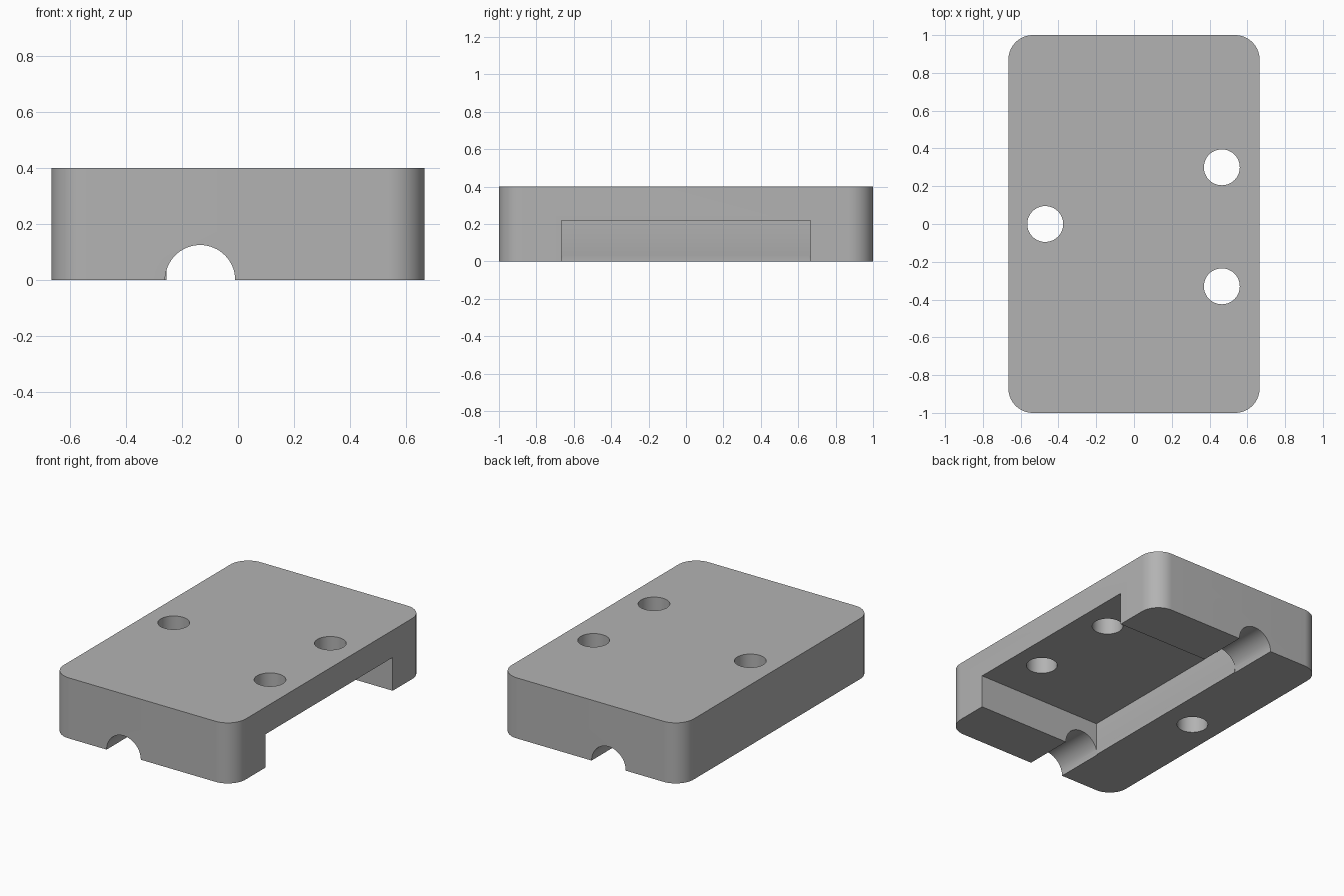
import bpy
import bmesh
import math
from mathutils import Matrix, Vector

if "Cube" in bpy.data.objects:
    bpy.data.objects.remove(bpy.data.objects["Cube"], do_unlink=True)

HALF_X, HALF_Y, HEIGHT = 0.665, 1.0, 0.4
CORNER = 0.13

grey = bpy.data.materials.new("Plain Grey")
grey.use_nodes = True
colour = (0.45, 0.45, 0.45, 1)
grey.diffuse_color = colour
grey.node_tree.nodes["Principled BSDF"].inputs["Base Color"].default_value = colour


def make_object(name, bm):
    bmesh.ops.recalc_face_normals(bm, faces=bm.faces)
    mesh = bpy.data.meshes.new(name)
    bm.to_mesh(mesh)
    bm.free()
    mesh.materials.append(grey)
    obj = bpy.data.objects.new(name, mesh)
    bpy.context.collection.objects.link(obj)
    return obj


def box(name, low, high):
    low, high = Vector(low), Vector(high)
    bm = bmesh.new()
    size = Matrix.Diagonal((high - low).to_4d())
    bmesh.ops.create_cube(bm, size=1, matrix=Matrix.Translation((low + high) / 2) @ size)
    return make_object(name, bm)


def cylinder(name, centre, radius, length, tilt=0):
    bm = bmesh.new()
    place = Matrix.Translation(centre) @ Matrix.Rotation(tilt, 4, "X")
    bmesh.ops.create_cone(bm, cap_ends=True, segments=64, radius1=radius,
                          radius2=radius, depth=length, matrix=place)
    return make_object(name, bm)


# Block with rounded vertical corners
body = box("housing_block", (-HALF_X, -HALF_Y, 0), (HALF_X, HALF_Y, HEIGHT))
bm = bmesh.new()
bm.from_mesh(body.data)
uprights = [e for e in bm.edges if abs(e.verts[0].co.z - e.verts[1].co.z) > 0.1]
bmesh.ops.bevel(bm, geom=uprights, offset=CORNER, segments=16, profile=0.5, affect="EDGES")
bm.to_mesh(body.data)
bm.free()

# Pocket open at the left side and the underside
cutters = [box("pocket_cutter", (-0.255, -0.665, -0.2), (0.9, 0.665, 0.22))]

# Half-round channels through the front and back walls
for side, label in ((-1, "front"), (1, "back")):
    cutters.append(cylinder(label + "_channel_cutter", (-0.135, side * 0.9, 0),
                            0.125, 0.48, math.pi / 2))

# Three screw holes
for x, y in ((0.465, 0.3), (0.465, -0.33), (-0.47, 0)):
    cutters.append(cylinder("screw_hole_cutter", (x, y, 0.2), 0.095, 1))

# Cut, then discard the helpers
bpy.context.view_layer.objects.active = body
for cutter in cutters:
    cutter.hide_render = True
    cut = body.modifiers.new(cutter.name, "BOOLEAN")
    cut.operation = "DIFFERENCE"
    cut.solver = "EXACT"
    cut.object = cutter
    bpy.ops.object.modifier_apply(modifier=cut.name)
for cutter in cutters:
    bpy.data.objects.remove(cutter, do_unlink=True)

bpy.ops.object.select_all(action="DESELECT")
body.select_set(True)
bpy.ops.object.shade_smooth_by_angle(angle=math.radians(30))
